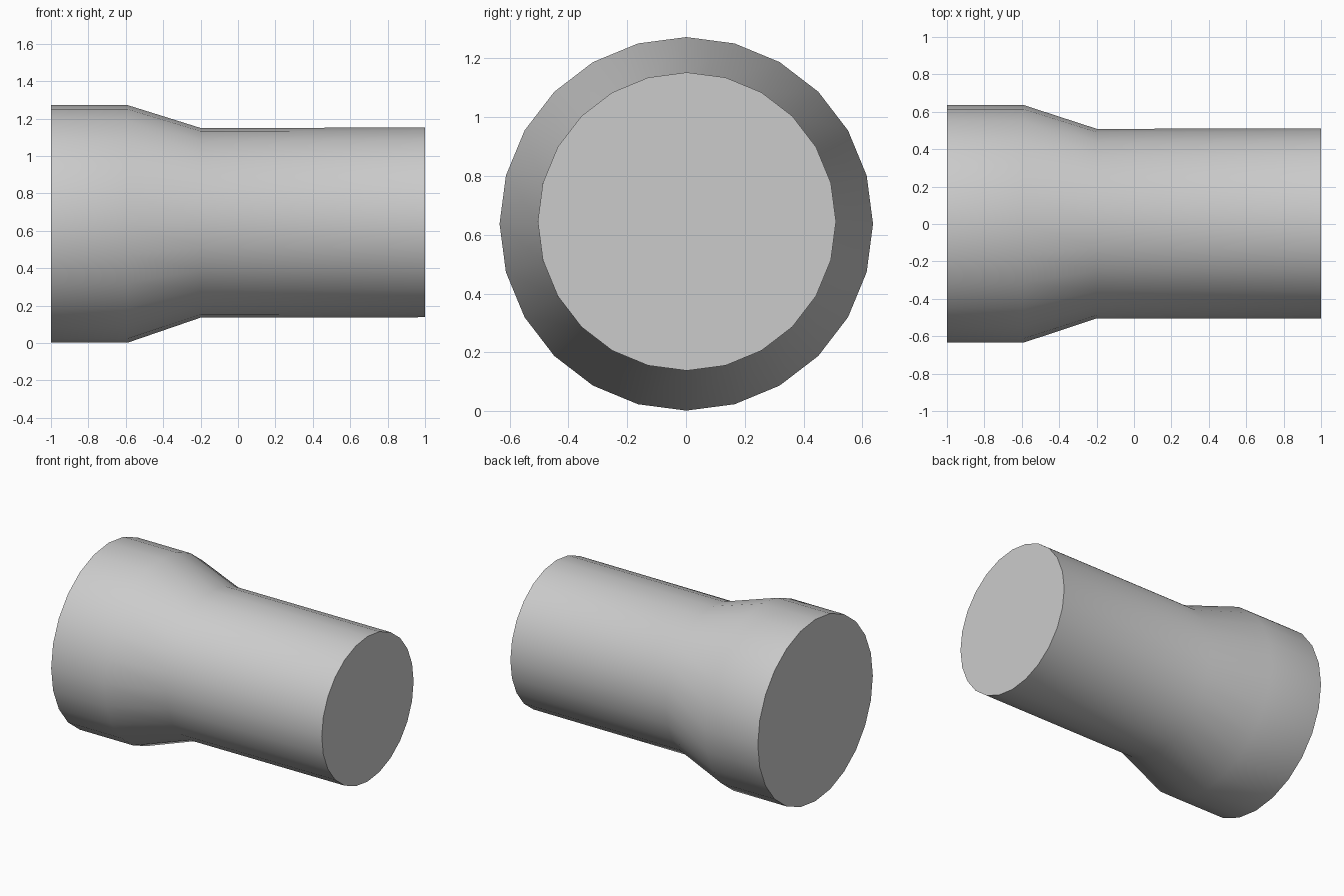
import bpy, bmesh
from math import sin, cos, tau, radians

if "Cube" in bpy.data.objects:
    bpy.data.objects.remove(bpy.data.objects["Cube"])

SIDES = 24
# Profile along x: (x, radius, centre y, centre z)
SECTIONS = [
    (-1.00, 0.635, 0.001, 0.637),
    (-0.59, 0.635, 0.001, 0.637),
    (-0.20, 0.507, 0.002, 0.643),
    (1.00, 0.507, 0.003, 0.645),
]

# Reducing pipe: wide collar, taper and narrow barrel
bm = bmesh.new()
rings = [[bm.verts.new((x, cy + r * cos(tau * i / SIDES), cz + r * sin(tau * i / SIDES)))
          for i in range(SIDES)] for x, r, cy, cz in SECTIONS]
for a, b in zip(rings, rings[1:]):
    for i in range(SIDES):
        j = (i + 1) % SIDES
        bm.faces.new((a[i], a[j], b[j], b[i]))

# Flat end caps
bm.faces.new(rings[0])
bm.faces.new(rings[-1])
bmesh.ops.recalc_face_normals(bm, faces=bm.faces)

mesh = bpy.data.meshes.new("reducing_pipe")
bm.to_mesh(mesh)
bm.free()
pipe = bpy.data.objects.new("reducing_pipe", mesh)
bpy.context.collection.objects.link(pipe)

# Smooth sides with sharp cap rims
bpy.context.view_layer.objects.active = pipe
pipe.select_set(True)
bpy.ops.object.shade_smooth_by_angle(angle=radians(40))
